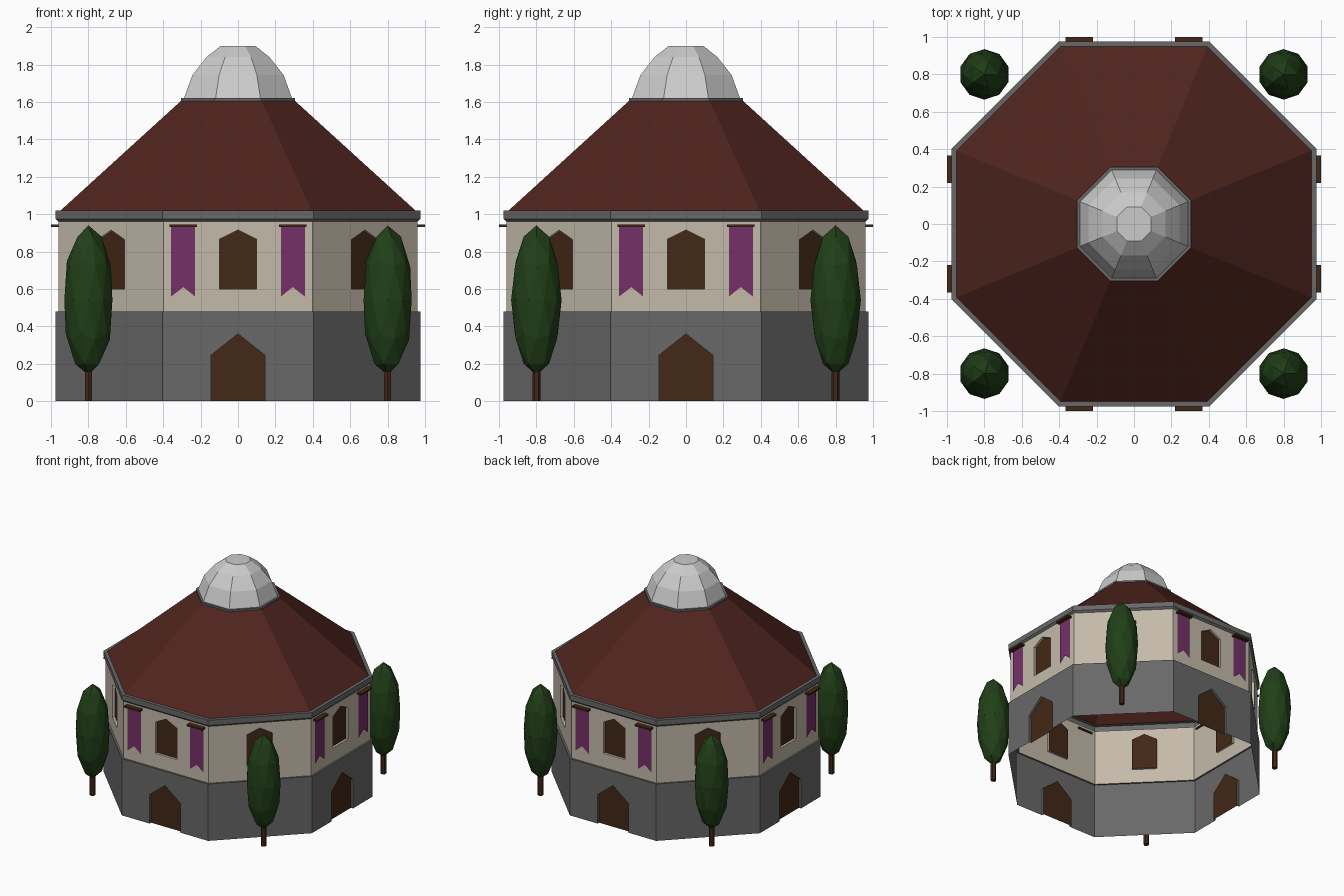
import bpy, bmesh, math
from mathutils import Vector

if "Cube" in bpy.data.objects:
    bpy.data.objects.remove(bpy.data.objects["Cube"])

TAN = math.tan(math.pi / 8)


def material(name, rgb):
    m = bpy.data.materials.new(name)
    m.diffuse_color = (*rgb, 1)
    m.use_nodes = True
    m.node_tree.nodes["Principled BSDF"].inputs["Base Color"].default_value = m.diffuse_color
    return m


STONE = material("dark_stone", (0.14, 0.14, 0.14))
PLASTER = material("cream_plaster", (0.55, 0.49, 0.40))
ROOF = material("red_roof", (0.08, 0.018, 0.013))
WOOD = material("brown_wood", (0.055, 0.021, 0.008))
CLOTH = material("purple_cloth", (0.18, 0.03, 0.14))
LEAF = material("green_leaf", (0.015, 0.05, 0.009))
METAL = material("pale_dome", (0.6, 0.6, 0.6))


def finish(name, bm, mat, fix=True):
    if fix:
        bmesh.ops.remove_doubles(bm, verts=bm.verts[:], dist=1e-5)
        bmesh.ops.recalc_face_normals(bm, faces=bm.faces[:])
    me = bpy.data.meshes.new(name)
    bm.to_mesh(me)
    bm.free()
    me.materials.append(mat)
    ob = bpy.data.objects.new(name, me)
    bpy.context.collection.objects.link(ob)
    return ob


def on_side(k, u, d, z):
    """Point on side k: u along the wall, d out from the centre."""
    a = k * math.pi / 4
    return Vector((math.cos(a) * u + math.sin(a) * d,
                   math.sin(a) * u - math.cos(a) * d, z))


def add_face(bm, pts):
    return bm.faces.new([bm.verts.new(p) for p in pts])


def octagon(name, profile, mat, cap=False):
    """Sweep an (apothem, height) profile around the eight sides."""
    bm = bmesh.new()
    for k in range(8):
        for (r0, z0), (r1, z1) in zip(profile, profile[1:]):
            add_face(bm, [on_side(k, -r0 * TAN, r0, z0), on_side(k, r0 * TAN, r0, z0),
                          on_side(k, r1 * TAN, r1, z1), on_side(k, -r1 * TAN, r1, z1)])
    if cap:
        r, z = profile[-1]
        add_face(bm, [on_side(k, r * TAN, r, z) for k in range(8)])
    return finish(name, bm, mat)


def opening(w, z0, shoulder, peak):
    return [(-w, z0), (-w, shoulder), (0, peak), (w, shoulder), (w, z0)]


def wall(name, r, z0, z1, hole, hole_sides, mat, depth=0.02):
    """Octagonal wall with pointed, recessed openings."""
    bm = bmesh.new()
    h = r * TAN
    for k in range(8):
        if k not in hole_sides:
            add_face(bm, [on_side(k, u, r, z) for u, z in
                          [(-h, z0), (h, z0), (h, z1), (-h, z1)]])
            continue
        (w, zb), (_, zs), (_, zp) = [(-hole[i][0], hole[i][1]) for i in range(3)]
        for s in (1, -1):
            half = [(h, z0), (h, z1), (0, z1), (0, zp), (w, zs), (w, zb)]
            if zb > z0:
                half += [(0, zb), (0, z0)]
            add_face(bm, [on_side(k, s * u, r, z) for u, z in half][::-s])
        # reveals
        loop = hole + [hole[0]] if zb > z0 else hole
        for (ua, za), (ub, zc) in zip(loop, loop[1:]):
            add_face(bm, [on_side(k, ua, r, za), on_side(k, ub, r, zc),
                          on_side(k, ub, r - depth, zc), on_side(k, ua, r - depth, za)])
    return finish(name, bm, mat)


def panels(name, outline, d, sides, mat):
    """Flat panels repeated on the given sides."""
    bm = bmesh.new()
    for k in sides:
        add_face(bm, [on_side(k, u, d, z) for u, z in outline][::-1])
    return finish(name, bm, mat, fix=False)


ALL, MAIN = range(8), range(0, 8, 2)

# Walls, doors and windows
door = opening(0.145, 0, 0.245, 0.36)
window = opening(0.1, 0.6, 0.865, 0.915)
wall("lower_wall", 0.975, 0, 0.48, door, MAIN, STONE)
octagon("wall_ledge", [(0.975, 0.48), (0.96, 0.48)], STONE)
wall("upper_wall", 0.96, 0.48, 0.97, window, ALL, PLASTER)
panels("doors", door, 0.955, MAIN, WOOD)
panels("windows", window, 0.94, ALL, WOOD)

# Roof, trims and dome
octagon("eave_trim", [(0.96, 0.96), (0.975, 0.975), (0.975, 1.02), (0.945, 1.02)], STONE)
octagon("roof", [(0.948, 1.02), (0.3, 1.61)], ROOF)
octagon("dome_trim", [(0.295, 1.60), (0.305, 1.605), (0.305, 1.62), (0.28, 1.62)], STONE)
octagon("dome", [(0.289, 1.62), (0.243, 1.745), (0.168, 1.84), (0.092, 1.9)], METAL, cap=True)

# Banners hung from rods, two on each main side
for s, label in ((-1, "left"), (1, "right")):
    c = 0.293 * s
    cloth = [(c - 0.064, 0.935), (c + 0.064, 0.935), (c + 0.064, 0.56),
             (c, 0.61), (c - 0.064, 0.56)]
    panels(label + "_banners", cloth, 0.968, MAIN, CLOTH)
    bm = bmesh.new()
    for k in MAIN:
        v = bmesh.ops.create_cube(bm, size=1)["verts"]
        for p in v:
            p.co = on_side(k, c + p.co.x * 0.145, 0.975 - p.co.y * 0.05, 0.938 + p.co.z * 0.015)
    finish(label + "_banner_rods", bm, WOOD)

# Trees at the four corners
for i, (sx, sy) in enumerate([(-1, -1), (1, -1), (1, 1), (-1, 1)]):
    bm = bmesh.new()
    bmesh.ops.create_icosphere(bm, subdivisions=2, radius=1)
    bmesh.ops.scale(bm, vec=(0.135, 0.135, 0.4), verts=bm.verts[:])
    finish(f"tree_crown_{i}", bm, LEAF).location = (0.8 * sx, 0.8 * sy, 0.54)
    bm = bmesh.new()
    bmesh.ops.create_cone(bm, cap_ends=True, segments=6, radius1=0.022, radius2=0.022, depth=0.2)
    finish(f"tree_trunk_{i}", bm, WOOD).location = (0.8 * sx, 0.8 * sy, 0.1)
